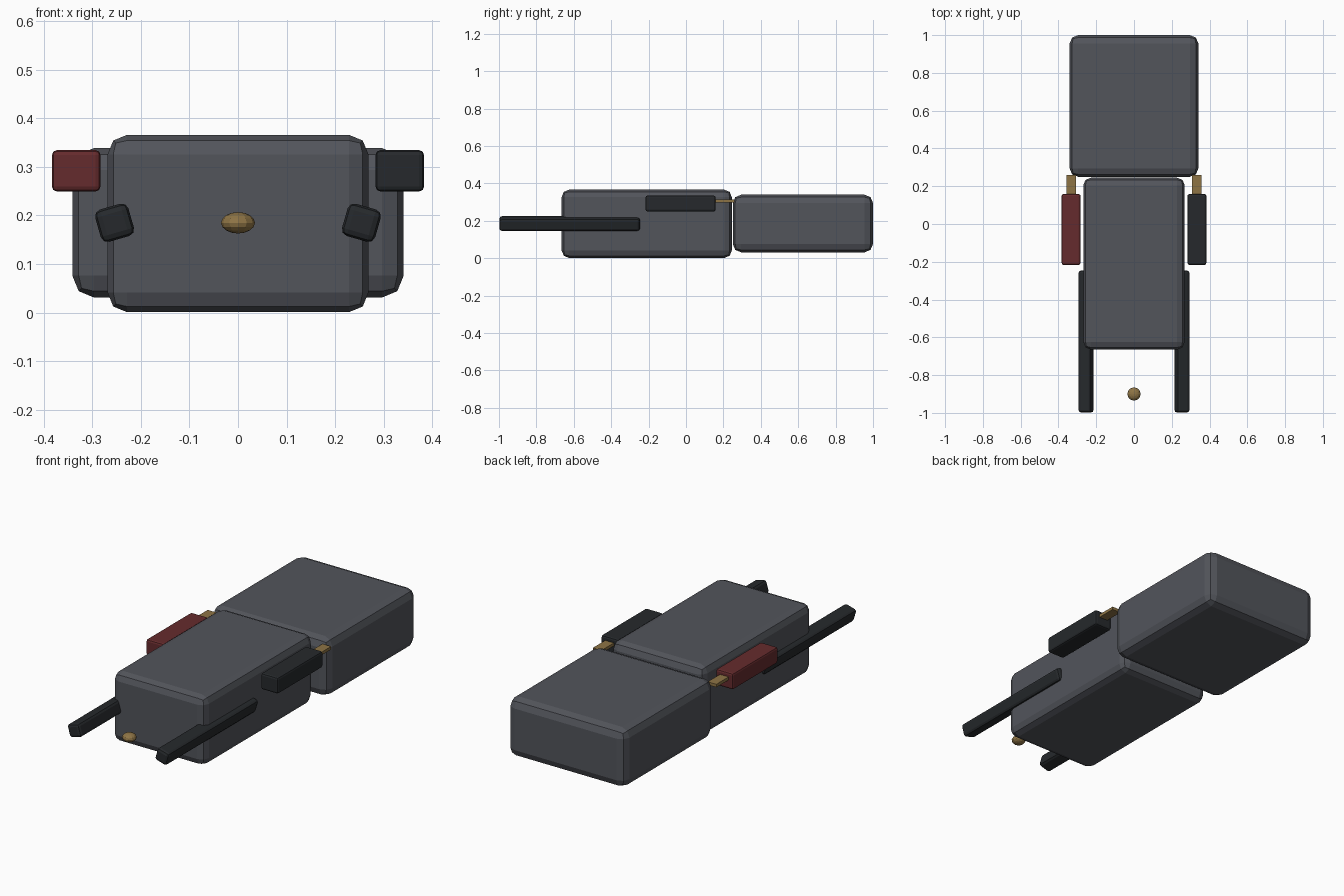
import bpy, bmesh, math
from mathutils import Matrix

if "Cube" in bpy.data.objects:
    bpy.data.objects.remove(bpy.data.objects["Cube"])


def material(name, rgb):
    m = bpy.data.materials.new(name)
    m.diffuse_color = (*rgb, 1)
    m.use_nodes = True
    m.node_tree.nodes["Principled BSDF"].inputs["Base Color"].default_value = m.diffuse_color
    return m


GREY = material("slate_grey", (0.085, 0.09, 0.105))
BLACK = material("near_black", (0.019, 0.022, 0.025))
RED = material("dark_red", (0.13, 0.024, 0.026))
BRASS = material("brass", (0.27, 0.175, 0.06))


def add_object(name, bm, mat, loc, tilt=0.0):
    mesh = bpy.data.meshes.new(name)
    bm.to_mesh(mesh)
    bm.free()
    mesh.materials.append(mat)
    ob = bpy.data.objects.new(name, mesh)
    ob.location = loc
    ob.rotation_euler.y = tilt
    bpy.context.collection.objects.link(ob)
    return ob


def box(name, loc, size, mat, bevel=0.0, segments=2, tilt=0.0):
    bm = bmesh.new()
    bmesh.ops.create_cube(bm, size=1, matrix=Matrix.Diagonal((*size, 1)))
    if bevel:
        bmesh.ops.bevel(bm, geom=bm.edges[:], offset=bevel, offset_type='OFFSET',
                        segments=segments, profile=0.5, affect='EDGES')
    return add_object(name, bm, mat, loc, tilt)


# Main hulls
box("front_body", (0, -0.21, 0.1835), (0.537, 0.91, 0.365), GREY, 0.04)
box("rear_body", (0, 0.625, 0.185), (0.682, 0.75, 0.308), GREY, 0.045)

# Paired side parts
for side, label, pod_mat in ((-1, "left", RED), (1, "right", BLACK)):
    box(label + "_side_pod", (side * 0.333, -0.029, 0.292), (0.1, 0.375, 0.085),
        pod_mat, 0.01)
    box(label + "_connector", (side * 0.333, 0.2, 0.305), (0.05, 0.12, 0.016), BRASS)
    box(label + "_front_prong", (side * 0.254, -0.622, 0.185), (0.071, 0.752, 0.069),
        BLACK, 0.014, tilt=side * math.radians(16))

# Small flattened bead between the prongs
bm = bmesh.new()
bmesh.ops.create_uvsphere(bm, u_segments=12, v_segments=8, radius=1,
                          matrix=Matrix.Diagonal((0.035, 0.035, 0.022, 1)))
add_object("front_bead", bm, BRASS, (0, -0.9, 0.185))
